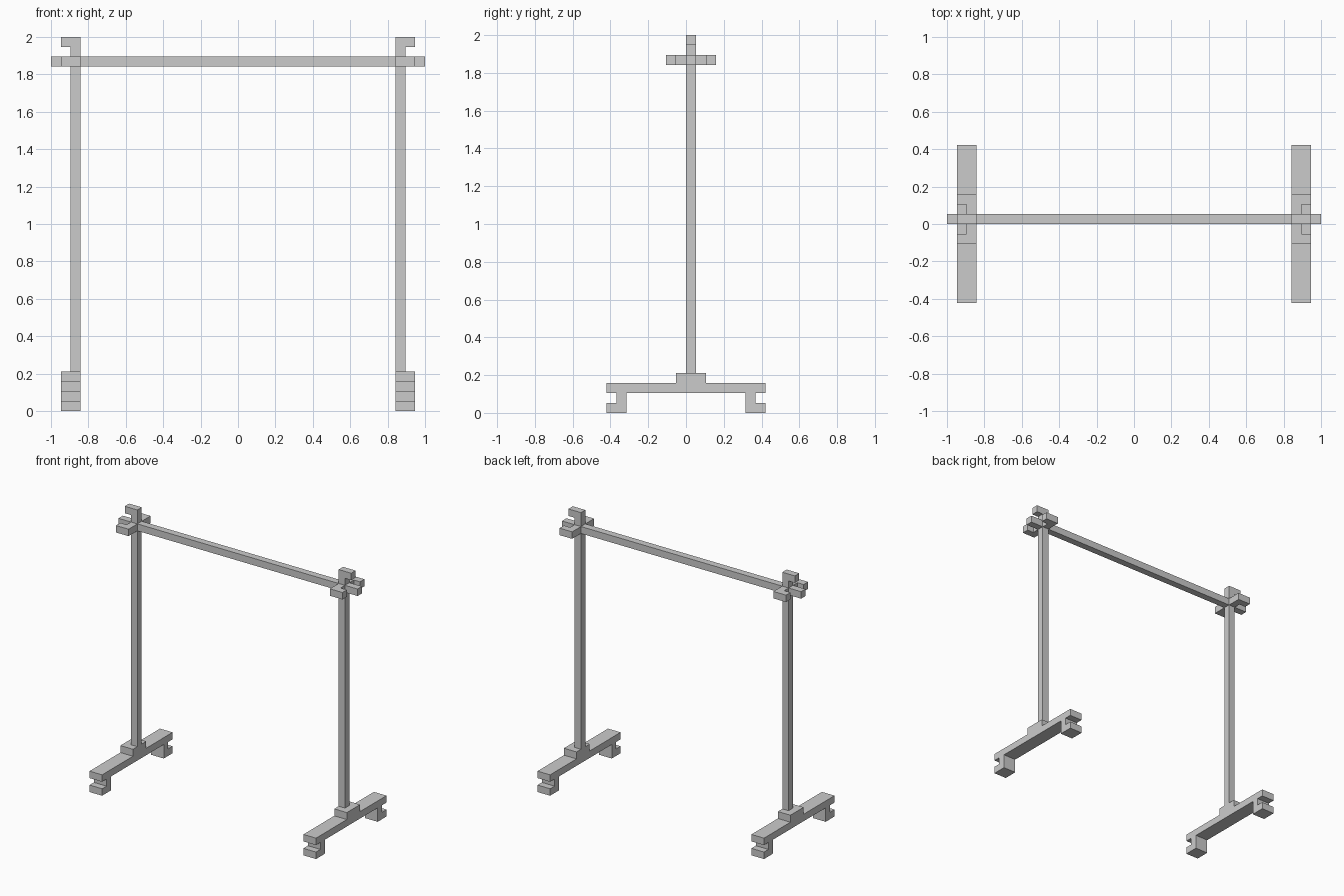
import bpy, bmesh
from mathutils import Vector

if "Cube" in bpy.data.objects:
    bpy.data.objects.remove(bpy.data.objects["Cube"])

U = 2 / 38  # grid unit: the model is 38 units wide and tall


def extrude_profile(name, points, axis, start, end, mirror=True):
    """Extrude a 2D outline (remaining axes in x, y, z order) along an axis."""
    def place(a, b, t):
        co = [a, b]
        co.insert(axis, t)
        return Vector(co) * U

    bm = bmesh.new()
    face = bm.faces.new([bm.verts.new(place(a, b, start)) for a, b in points])
    new = bmesh.ops.extrude_face_region(bm, geom=[face], use_keep_orig=True)["geom"]
    shift = place(0, 0, end - start)
    bmesh.ops.translate(bm, vec=shift, verts=[g for g in new if isinstance(g, bmesh.types.BMVert)])
    bmesh.ops.recalc_face_normals(bm, faces=bm.faces)
    mesh = bpy.data.meshes.new(name)
    bm.to_mesh(mesh)
    bm.free()
    obj = bpy.data.objects.new(name, mesh)
    bpy.context.collection.objects.link(obj)
    if mirror:
        mod = obj.modifiers.new("mirror", 'MIRROR')
        mod.use_axis[0] = True
        mod.use_mirror_merge = False
    return obj


# Feet: beam with raised hub and C-shaped casters (y-z outline)
extrude_profile("foot", [
    (-8, 0), (-6, 0), (-6, 2), (6, 2), (6, 0), (8, 0), (8, 1), (7, 1),
    (7, 2), (8, 2), (8, 3), (2, 3), (2, 4), (-1, 4), (-1, 3), (-8, 3),
    (-8, 2), (-7, 2), (-7, 1), (-8, 1)], 0, -18, -16)

# Uprights: post with top hook and the rail's outer stub (x-z outline)
extrude_profile("upright", [
    (-17, 4), (-16, 4), (-16, 38), (-18, 38), (-18, 37), (-17, 37),
    (-17, 36), (-19, 36), (-19, 35), (-17, 35)], 1, 0, 1)

# Side hooks in front of and behind each post (x-y outline)
hook = [(-17, 1), (-16, 1), (-16, 3), (-18, 3), (-18, 2), (-17, 2)]
extrude_profile("back_hook", hook, 2, 35, 36)
extrude_profile("front_hook", [(x, 1 - y) for x, y in hook], 2, 35, 36)

# Hanging rail between the uprights (y-z outline)
extrude_profile("rail", [(0, 35), (1, 35), (1, 36), (0, 36)], 0, -16, 16, mirror=False)
